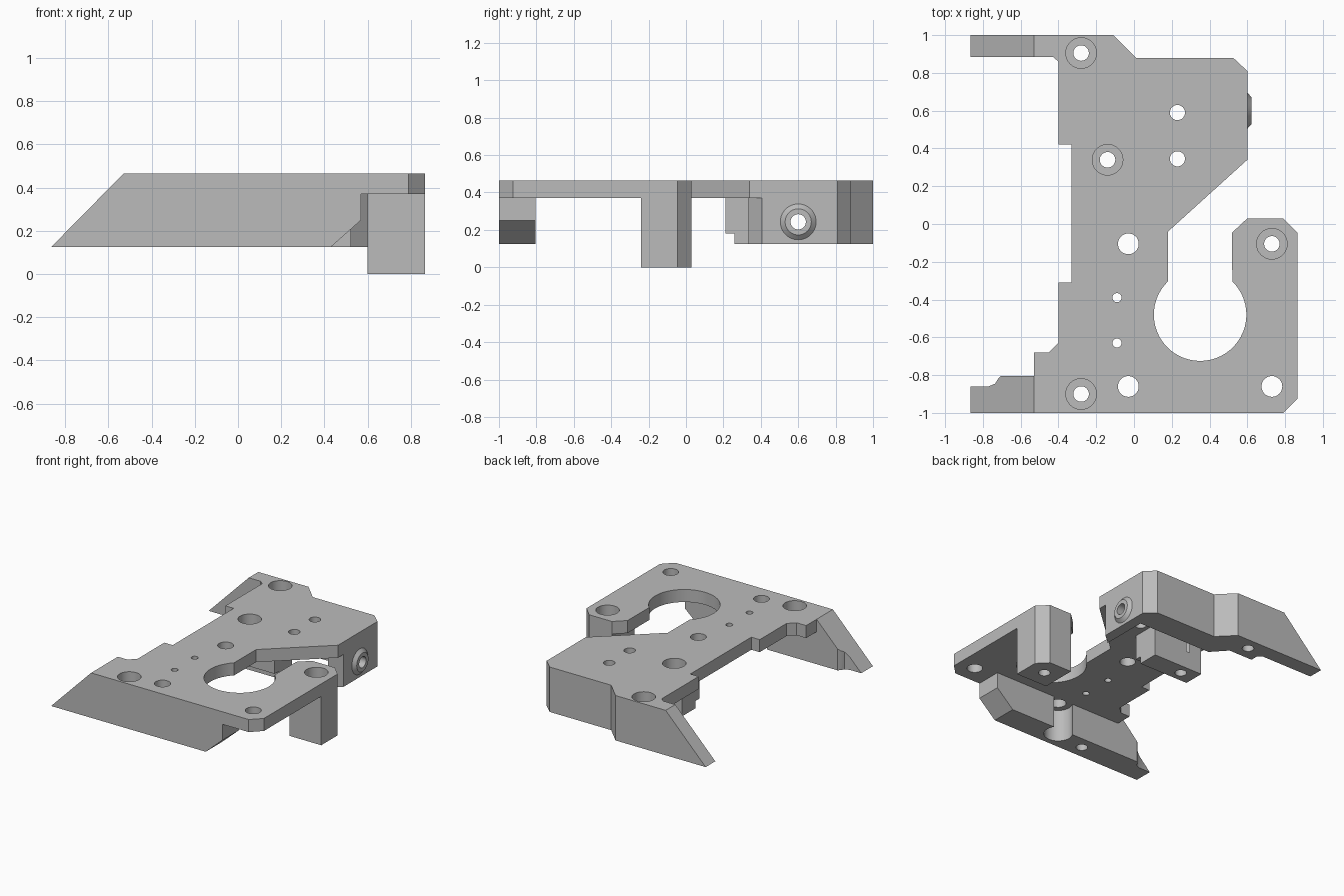
import bpy, bmesh, math
from mathutils import Matrix

if "Cube" in bpy.data.objects:
    bpy.data.objects.remove(bpy.data.objects["Cube"])

BOTTOM, UNDER, TOP = 0.125, 0.37, 0.465   # wall foot, plate underside, plate top

grey = bpy.data.materials.new("plain_grey")
grey.use_nodes = True
grey.diffuse_color = (0.5, 0.5, 0.5, 1)
grey.node_tree.nodes["Principled BSDF"].inputs["Base Color"].default_value = (0.5, 0.5, 0.5, 1)


def finish(name, bm):
    bmesh.ops.recalc_face_normals(bm, faces=bm.faces)
    mesh = bpy.data.meshes.new(name)
    bm.to_mesh(mesh)
    bm.free()
    mesh.materials.append(grey)
    ob = bpy.data.objects.new(name, mesh)
    bpy.context.scene.collection.objects.link(ob)
    return ob


def prism(name, outline, lo, hi, axis="Z"):
    """Extrude a 2D outline from lo to hi along the given axis."""
    place = {"Z": lambda a, b: (a, b, lo),
             "Y": lambda a, b: (a, lo, b),
             "X": lambda a, b: (lo, a, b)}[axis]
    step = [(hi - lo) * (axis == c) for c in "XYZ"]
    bm = bmesh.new()
    face = bm.faces.new([bm.verts.new(place(a, b)) for a, b in outline])
    ext = bmesh.ops.extrude_face_region(bm, geom=[face], use_keep_orig=True)
    moved = [v for v in ext["geom"] if isinstance(v, bmesh.types.BMVert)]
    bmesh.ops.translate(bm, verts=moved, vec=step)
    return finish(name, bm)


def rod(name, centre, r1, r2, depth, axis="Z", sides=40):
    bm = bmesh.new()
    turn = Matrix.Rotation(math.pi / 2, 4, "Y") if axis == "X" else Matrix()
    bmesh.ops.create_cone(bm, cap_ends=True, segments=sides, radius1=r1, radius2=r2,
                          depth=depth, matrix=Matrix.Translation(centre) @ turn)
    return finish(name, bm)


def cut(part, cutters):
    bpy.context.view_layer.objects.active = part
    for c in cutters:
        c.hide_render = True
        mod = part.modifiers.new("cut", "BOOLEAN")
        mod.operation, mod.solver, mod.object = "DIFFERENCE", "EXACT", c
        bpy.ops.object.modifier_apply(modifier=mod.name)


# Top plate, with the round opening traced as part of its outline
cx, cy, radius = 0.35, -0.48, 0.245
opening = []
for i in range(41):
    a = math.radians(46 - i * 272 / 40)
    opening.append((cx + radius * math.cos(a), cy + radius * math.sin(a)))
right_side = [(-0.53, -1), (0.79, -1), (0.865, -0.925), (0.865, -0.045), (0.79, 0.03),
              (0.6, 0.03), (0.52, -0.045)]
back_side = [(0.18, -0.04), (0.6, 0.34), (0.6, 0.81), (0.525, 0.88), (0.01, 0.88),
             (-0.11, 1), (-0.53, 1)]
left_side = [(-0.53, 0.885), (-0.43, 0.885), (-0.4, 0.86), (-0.4, 0.42), (-0.33, 0.42),
             (-0.33, -0.31), (-0.4, -0.31), (-0.4, -0.63), (-0.45, -0.68), (-0.53, -0.68)]
plate = prism("top_plate", right_side + opening + back_side + left_side, UNDER, TOP)

# Front wall with sloped arm on the left and a lifted right end
front_wall = prism("front_wall", [(-0.865, BOTTOM), (0.43, BOTTOM), (0.57, 0.25),
                   (0.57, UNDER), (-0.53, UNDER), (-0.53, TOP)], -1, -0.805, "Y")

# Back wall wrapping round the right side, and its sloped arm
back_wall = prism("back_wall", [(-0.53, 1), (-0.11, 1), (0.01, 0.88), (0.525, 0.88),
                  (0.6, 0.81), (0.6, 0.405), (0.52, 0.335), (0.52, 0.69), (-0.1, 0.69),
                  (-0.2, 0.8), (-0.4, 0.8), (-0.4, 0.86), (-0.43, 0.885), (-0.53, 0.885)],
                  BOTTOM, UNDER)
back_arm = prism("back_arm", [(-0.865, BOTTOM), (-0.53, BOTTOM), (-0.53, TOP)],
                 0.885, 1, "Y")

# Leg below the right arm
leg = prism("leg", [(0.6, -0.24), (0.865, -0.24), (0.865, -0.045), (0.79, 0.03),
            (0.6, 0.03)], 0, UNDER)

# Stepped screw block below the plate
screw_block = prism("screw_block", [(0.21, UNDER), (0.21, 0.18), (0.26, 0.18),
                    (0.26, BOTTOM), (0.42, BOTTOM), (0.42, UNDER)], -0.26, 0.16, "X")

# Bevelled boss on the right face
boss = rod("side_boss", (0.611, 0.6, 0.243), 0.097, 0.07, 0.024, "X")

# Holes: counterbored screws, then plain ones
screws = {plate: [(-0.28, 0.905), (-0.28, -0.9), (-0.14, 0.34), (0.73, -0.105)]}
screws.update({back_wall: [(-0.28, 0.905)], front_wall: [(-0.28, -0.9)],
               screw_block: [(-0.14, 0.34)], leg: [(0.73, -0.105)]})
plain = [(-0.03, -0.105, 0.055), (-0.03, -0.86, 0.055), (0.73, -0.86, 0.055),
         (0.23, 0.59, 0.04), (0.23, 0.345, 0.04), (-0.09, -0.39, 0.024), (-0.09, -0.63, 0.024)]
cutters = []
for part, spots in screws.items():
    tools = []
    for x, y in spots:
        tools.append(rod("bore_cutter", (x, y, 0.41), 0.081, 0.081, 0.3))
        tools.append(rod("hole_cutter", (x, y, 0.2), 0.041, 0.041, 1))
    cut(part, tools)
    cutters += tools
tools = [rod("hole_cutter", (x, y, 0.4), r, r, 0.4) for x, y, r in plain]
cut(plate, tools)
cutters += tools

# Nut pocket and thinned arm tip on the front wall
tip = prism("tip_cutter", [(-1, -0.86), (-0.77, -0.86), (-0.735, -0.845), (-0.72, -0.82),
            (-0.7, -0.8), (-0.69, -0.75), (-1, -0.75)], 0, 0.6)
pocket = rod("pocket_cutter", (-0.03, -0.86, 0.25), 0.1, 0.1, 0.5)
cut(front_wall, [tip, pocket])

# Cross hole through the boss and right wall
cross = rod("cross_cutter", (0.6, 0.6, 0.243), 0.041, 0.041, 0.4, "X")
cut(boss, [cross])
cut(back_wall, [cross])
for c in cutters + [tip, pocket, cross]:
    bpy.data.objects.remove(c)

# Smooth the round holes, keep the edges crisp
bpy.ops.object.select_all(action="DESELECT")
for ob in (plate, front_wall, back_wall, back_arm, leg, screw_block, boss):
    ob.select_set(True)
bpy.context.view_layer.objects.active = plate
bpy.ops.object.shade_smooth_by_angle(angle=math.radians(25))
